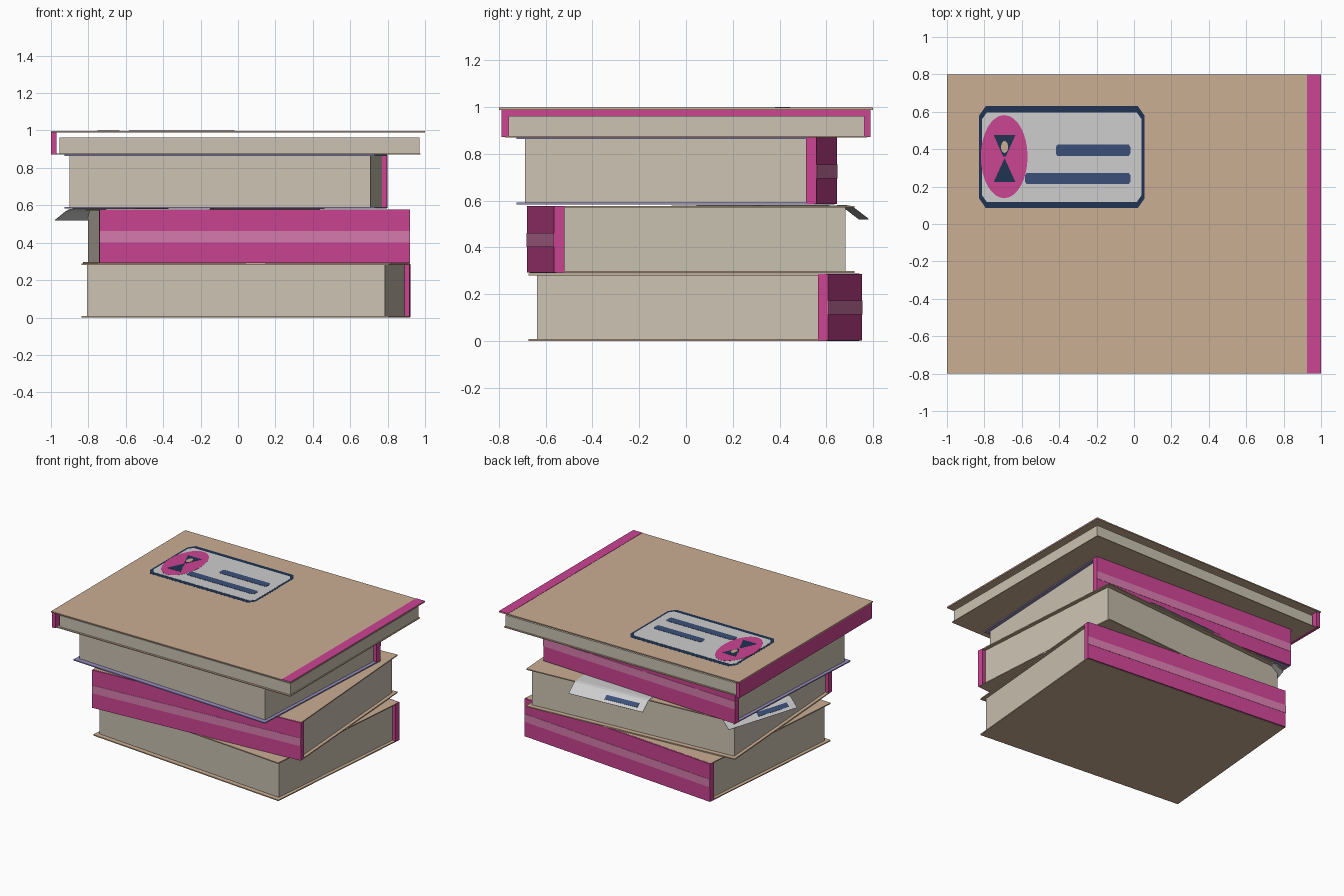
import bpy, bmesh, math
from mathutils import Matrix, Vector

if "Cube" in bpy.data.objects:
    bpy.data.objects.remove(bpy.data.objects["Cube"])


def material(name, rgb):
    m = bpy.data.materials.new(name)
    m.diffuse_color = (*rgb, 1)
    m.use_nodes = True
    m.node_tree.nodes["Principled BSDF"].inputs["Base Color"].default_value = m.diffuse_color
    return m


TAN = material("tan cover", (0.59, 0.425, 0.295))
LILAC = material("lilac cover", (0.31, 0.265, 0.52))
PINK = material("pink spine", (0.60, 0.058, 0.29))
ROSE = material("light pink band", (0.68, 0.20, 0.42))
PAGE = material("cream pages", (0.60, 0.545, 0.445))
PAPER = material("grey white paper", (0.61, 0.61, 0.61))
NAVY = material("navy ink", (0.0145, 0.033, 0.086))
BLUE = material("blue line", (0.043, 0.078, 0.19))


def finish(name, bm, mat, matrix):
    bmesh.ops.recalc_face_normals(bm, faces=bm.faces)
    me = bpy.data.meshes.new(name)
    bm.to_mesh(me)
    bm.free()
    me.materials.append(mat)
    ob = bpy.data.objects.new(name, me)
    ob.matrix_world = matrix
    bpy.context.collection.objects.link(ob)
    return ob


def prism(name, pts, z0, z1, mat, matrix=Matrix()):
    """Extrude a flat outline from z0 to z1."""
    bm = bmesh.new()
    face = bm.faces.new([bm.verts.new((x, y, z0)) for x, y in pts])
    top = bmesh.ops.extrude_face_region(bm, geom=[face])["geom"]
    bmesh.ops.translate(bm, vec=(0, 0, z1 - z0),
                        verts=[v for v in top if isinstance(v, bmesh.types.BMVert)])
    return finish(name, bm, mat, matrix)


def box(name, x0, x1, y0, y1, z0, z1, mat, matrix=Matrix()):
    return prism(name, [(x0, y0), (x1, y0), (x1, y1), (x0, y1)], z0, z1, mat, matrix)


def placed(x, y, z, degrees):
    return Matrix.Translation((x, y, z)) @ Matrix.Rotation(math.radians(degrees), 4, 'Z')


# Three thick books, each with its spine on local +y
def thick_book(name, w, d, h, cover, place):
    m = placed(*place)
    a, b, t = w / 2, d / 2, 0.008
    box(name + "_bottom_cover", -a, a, -b, b - 0.01, 0, t, cover, m)
    box(name + "_top_cover", -a, a, -b, b - 0.01, h - t, h, cover, m)
    box(name + "_pages", -a + 0.025, a - 0.025, -b + 0.035, b - 0.04, t, h - t, PAGE, m)
    box(name + "_spine", -a - 0.001, a + 0.001, b - 0.044, b, 0.002, h - 0.001, PINK, m)
    box(name + "_spine_band", -a - 0.001, a + 0.001, b - 0.002, b + 0.002, 0.112, 0.172, ROSE, m)


thick_book("lower_book", 1.65, 1.287, 0.288, TAN, (0.042, 0.039, 0, -5))
thick_book("middle_book", 1.662, 1.287, 0.288, TAN, (0.044, 0.02, 0.29, 184))
thick_book("upper_book", 1.66, 1.285, 0.288, LILAC, (-0.064, -0.04, 0.583, -3))

# Thin wide book on top, spine on the left, cover held above the pages
box("top_book_bottom_cover", -0.975, 0.977, -0.775, 0.775, 0.871, 0.877, TAN)
box("top_book_pages", -0.955, 0.97, -0.76, 0.764, 0.877, 0.962, PAGE)
box("top_book_spine", -1, -0.97, -0.79, 0.79, 0.872, 0.989, PINK)
box("top_book_top_cover", -1, 1, -0.8, 0.8, 0.988, 0.996, TAN)
box("top_cover_edge_strip", 0.925, 1, -0.8, 0.8, 0.9955, 0.998, PINK)


# Label on the top cover, built from thin stacked plates
def chamfered(x0, x1, y0, y1, cx, cy):
    return [(x0 + cx, y0), (x1 - cx, y0), (x1, y0 + cy), (x1, y1 - cy),
            (x1 - cx, y1), (x0 + cx, y1), (x0, y1 - cy), (x0, y0 + cy)]


def ellipse(cx, cy, rx, ry, n=32):
    return [(cx + rx * math.cos(i * math.tau / n), cy + ry * math.sin(i * math.tau / n))
            for i in range(n)]


def label_plate(name, pts, level, mat):
    prism(name, pts, 0.9955, 0.9965 + level * 0.0009, mat)


label_plate("label_border", chamfered(-0.828, 0.056, 0.086, 0.63, 0.035, 0.05), 0, NAVY)
label_plate("label_paper", chamfered(-0.812, 0.04, 0.118, 0.596, 0.025, 0.035), 1, PAPER)
label_plate("label_oval", ellipse(-0.694, 0.36, 0.125, 0.222), 2, PINK)
label_plate("label_upper_triangle", [(-0.75, 0.475), (-0.70, 0.362), (-0.685, 0.362), (-0.634, 0.475)], 3, NAVY)
label_plate("label_lower_triangle", [(-0.75, 0.225), (-0.634, 0.225), (-0.692, 0.352)], 3, NAVY)
label_plate("label_dot", ellipse(-0.692, 0.412, 0.019, 0.032, 16), 3.8, TAN)
for i, (x0, y0) in enumerate([(-0.418, 0.364), (-0.582, 0.213)]):
    label_plate(f"label_line_{i + 1}", chamfered(x0, -0.02, y0, y0 + 0.06, 0.008, 0.012), 3, BLUE)


# Loose sheets drooping over the edges of the middle book
def strip(name, u0, u1, profile, lift, mat, matrix):
    bm = bmesh.new()
    rows = [[bm.verts.new((u, v, z + lift)) for u in (u0, u1)] for v, z in profile]
    for p, q in zip(rows, rows[1:]):
        bm.faces.new((p[0], p[1], q[1], q[0]))
    ob = finish(name, bm, mat, matrix)
    mod = ob.modifiers.new("thickness", 'SOLIDIFY')
    mod.thickness = 0.003
    mod.offset = 0


SHEET = [(-0.45, 0), (-0.1, 0), (-0.078, -0.004), (-0.06, -0.014), (0, -0.06)]
LINE = [(-0.046, -0.0247), (-0.018, -0.0462)]
for name, place in [("back_sheet", (0.137, 0.761, 0.5805, 4)),
                    ("left_sheet", (-0.89, 0.355, 0.5805, 72.5))]:
    m = placed(*place)
    strip(name, -0.295, 0.295, SHEET, 0, PAPER, m)
    strip(name + "_line", -0.24, 0.02, LINE, 0.0025, BLUE, m)
